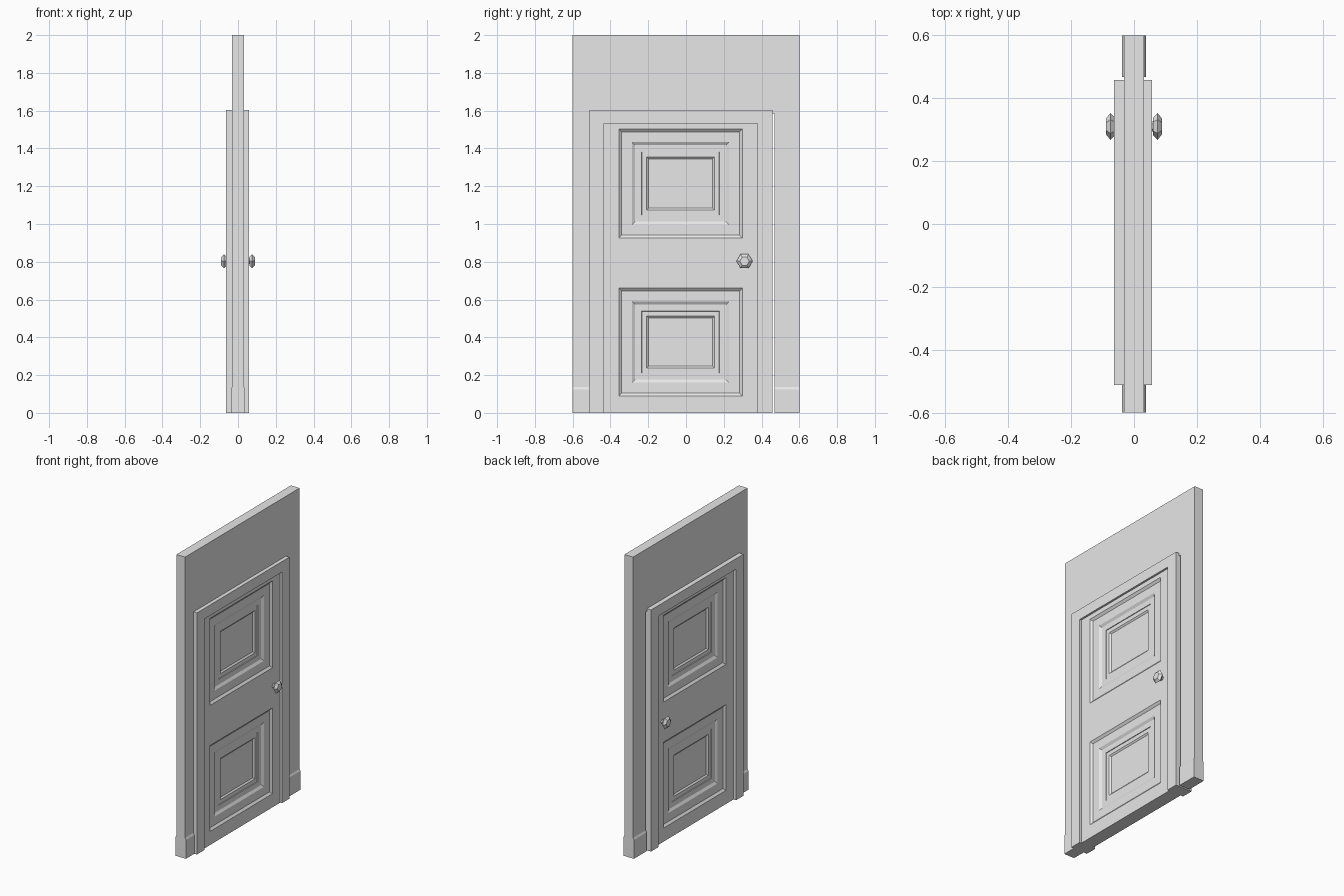
import bpy, bmesh, math
from mathutils import Vector

cube = bpy.data.objects.get("Cube")
if cube:
    bpy.data.objects.remove(cube, do_unlink=True)

grey = bpy.data.materials.new("plain_grey")
grey.use_nodes = True
grey.diffuse_color = (0.8, 0.8, 0.8, 1)
grey.node_tree.nodes["Principled BSDF"].inputs["Base Color"].default_value = (0.8, 0.8, 0.8, 1)


def finish(name, bm):
    bmesh.ops.recalc_face_normals(bm, faces=bm.faces)
    mesh = bpy.data.meshes.new(name)
    bm.to_mesh(mesh)
    bm.free()
    mesh.materials.append(grey)
    obj = bpy.data.objects.new(name, mesh)
    bpy.context.collection.objects.link(obj)
    return obj


def slab(name, outline, x0, x1):
    """Extrude a (y, z) outline along x."""
    bm = bmesh.new()
    face = bm.faces.new([bm.verts.new((x0, y, z)) for y, z in outline])
    ext = bmesh.ops.extrude_face_region(bm, geom=[face])["geom"]
    moved = [v for v in ext if isinstance(v, bmesh.types.BMVert)]
    bmesh.ops.translate(bm, verts=moved, vec=(x1 - x0, 0, 0))
    return finish(name, bm)


def arch(left, right, top, in_left, in_right, in_top):
    """Outline of a board with a doorway open at the bottom."""
    return [(left, 0), (left, top), (right, top), (right, 0),
            (in_right, 0), (in_right, in_top), (in_left, in_top), (in_left, 0)]


# Wall with doorway, and the door frame lining it
slab("wall", arch(-0.6, 0.6, 2, -0.5, 0.468, 1.585), -0.032, 0.032)
slab("door_frame", arch(-0.512, 0.457, 1.603, -0.435, 0.379, 1.533), -0.063, 0.057)

# Skirting boards with a sloped top edge
for name, y0, y1 in (("left_skirting", -0.6, -0.505), ("right_skirting", 0.468, 0.6)):
    bm = bmesh.new()
    profile = [(-0.038, 0), (-0.038, 0.125), (-0.032, 0.137),
               (0.032, 0.137), (0.038, 0.125), (0.038, 0)]
    rings = [[bm.verts.new((x, y, z)) for x, z in profile] for y in (y0, y1)]
    bmesh.ops.contextual_create(bm, geom=rings[0])
    bmesh.ops.contextual_create(bm, geom=rings[1])
    for i in range(len(profile)):
        j = (i + 1) % len(profile)
        bm.faces.new((rings[0][i], rings[0][j], rings[1][j], rings[1][i]))
    finish(name, bm)

# Door leaf: cut into cells, then step the two panels inwards on both sides
bm = bmesh.new()
bmesh.ops.create_cube(bm, size=1)
for v in bm.verts:
    v.co = Vector((v.co.x * 0.088, -0.028 + v.co.y * 0.82, (v.co.z + 0.5) * 1.54))
cuts = [(1, y) for y in (-0.356, 0.298)] + [(2, z) for z in (0.09, 0.66, 0.926, 1.503)]
for axis, pos in cuts:
    co, no = Vector(), Vector()
    co[axis], no[axis] = pos, 1
    geom = bm.verts[:] + bm.edges[:] + bm.faces[:]
    bmesh.ops.bisect_plane(bm, geom=geom, plane_co=co, plane_no=no)
bmesh.ops.recalc_face_normals(bm, faces=bm.faces)


def is_panel(face):
    c = face.calc_center_median()
    return (abs(face.normal.x) > 0.9 and abs(c.y + 0.029) < 0.1
            and (0.3 < c.z < 0.45 or 1.1 < c.z < 1.3))


panels = [f for f in bm.faces if is_panel(f)]
for width, depth in ((0.015, -0.012), (0.055, 0), (0.016, -0.01),
                     (0.035, 0), (0.001, -0.004), (0.026, 0), (0.01, -0.008)):
    bmesh.ops.inset_individual(bm, faces=panels, thickness=width, depth=depth,
                               use_even_offset=True)
finish("door", bm)

# Six-sided knobs on both faces of the door
for name, side in (("front_knob", 1), ("back_knob", -1)):
    bm = bmesh.new()
    rings = []
    for x, r in ((0.04, 0.016), (0.06, 0.016), (0.06, 0.028), (0.075, 0.043), (0.089, 0.025)):
        rings.append([bm.verts.new((side * x, 0.31 + r * math.cos(i * math.pi / 3),
                                    0.803 + r * math.sin(i * math.pi / 3))) for i in range(6)])
    for a, b in zip(rings, rings[1:]):
        for i in range(6):
            j = (i + 1) % 6
            bm.faces.new((a[i], a[j], b[j], b[i]))
    bm.faces.new(rings[0])
    bm.faces.new(rings[-1])
    finish(name, bm)
